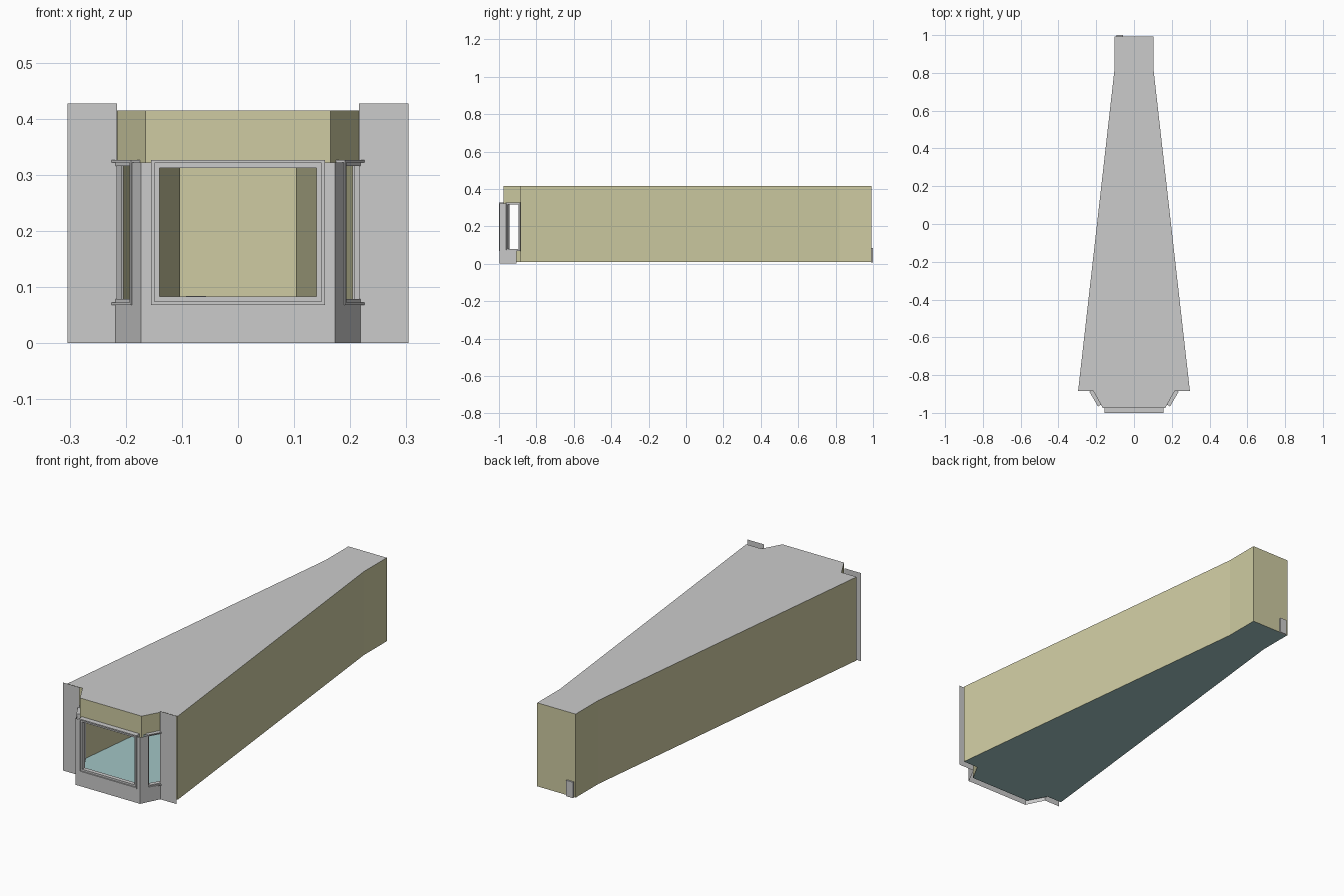
import bpy, bmesh
from mathutils import Vector

if "Cube" in bpy.data.objects:
    bpy.data.objects.remove(bpy.data.objects["Cube"])


def material(name, rgb):
    m = bpy.data.materials.new(name)
    m.diffuse_color = (*rgb, 1)
    m.use_nodes = True
    m.node_tree.nodes["Principled BSDF"].inputs["Base Color"].default_value = m.diffuse_color
    return m


WALL = material("cream_wall", (0.62, 0.60, 0.36))
FLOOR = material("pale_blue_floor", (0.36, 0.56, 0.56))


def make(name, bm, mat=None):
    bmesh.ops.remove_doubles(bm, verts=bm.verts, dist=1e-5)
    bmesh.ops.recalc_face_normals(bm, faces=bm.faces)
    me = bpy.data.meshes.new(name)
    bm.to_mesh(me)
    bm.free()
    ob = bpy.data.objects.new(name, me)
    bpy.context.collection.objects.link(ob)
    if mat:
        me.materials.append(mat)
    return ob


def strip(bm, pts, z0, z1):
    """Upright sheet following a plan path."""
    for (ax, ay), (bx, by) in zip(pts, pts[1:]):
        bm.faces.new([bm.verts.new(v) for v in
                      ((ax, ay, z0), (bx, by, z0), (bx, by, z1), (ax, ay, z1))])


def flip(pts):
    return [(-x, y) for x, y in pts]


def both(pts):
    return flip(pts)[::-1] + pts


def slab(name, pts, z, mat=None):
    bm = bmesh.new()
    bm.faces.new([bm.verts.new((x, y, z)) for x, y in pts])
    return make(name, bm, mat)


def ring(bm, p0, p1, z0, z1, inset, width, d0, d1):
    """Rectangular frame from p0 to p1; depth measured inward from that line."""
    a, b = Vector((*p0, 0)), Vector((*p1, 0))
    u = (b - a).normalized()
    n = Vector((-u.y, u.x, 0))
    length = (b - a).length
    loops = []
    for i, d in ((inset, d0), (inset + width, d0), (inset + width, d1), (inset, d1)):
        corners = ((i, z0 + i), (length - i, z0 + i), (length - i, z1 - i), (i, z1 - i))
        loops.append([bm.verts.new(a + u * s + n * d + Vector((0, 0, z))) for s, z in corners])
    for k in range(4):
        l, m = loops[k], loops[(k + 1) % 4]
        for j in range(4):
            q = (j + 1) % 4
            bm.faces.new((l[j], l[q], m[q], m[j]))


def window(name, p0, p1, rim, sash):
    bm = bmesh.new()
    ring(bm, p0, p1, 0.068, 0.327, 0, rim, 0, 0.034)
    ring(bm, p0, p1, 0.068, 0.327, rim, sash, 0.006, 0.026)
    return make(name, bm)


BASE, ROOF, SILL, HEAD = 0.01, 0.415, 0.07, 0.322

# Room plan, right half from bay front to back
bay = [(0.165, -0.975), (0.215, -0.885)]
long_wall = [(0.215, -0.885), (0.296, -0.885), (0.103, 0.82), (0.103, 0.993)]
outline = both(bay + long_wall[1:])

slab("floor", outline, BASE, FLOOR)
slab("roof", outline, ROOF)

# Main walls
bm = bmesh.new()
path = long_wall + flip(long_wall)[::-1]
strip(bm, path, BASE, ROOF)
make("room_walls", bm, WALL)

# Bay wall below and above windows, with corner posts
bm = bmesh.new()
strip(bm, both(bay), BASE, SILL)
strip(bm, both(bay), HEAD, ROOF)
inner_post = [(0.15, -0.975), (0.165, -0.975), (0.17, -0.966)]
for p in (inner_post, flip(inner_post)):
    strip(bm, p, SILL, HEAD)
make("bay_walls", bm, WALL)

# Outer facade sheet: base band, side piers and corner posts
bm = bmesh.new()
face = [(0.173, -0.997), (0.218, -0.907), (0.304, -0.907)]
strip(bm, both(face), 0, SILL)
post = [(0.15, -0.997), (0.173, -0.997), (0.191, -0.961)]
pier = [(0.216, -0.907), (0.304, -0.907)]
for mirror in (False, True):
    strip(bm, flip(post) if mirror else post, SILL, HEAD)
    strip(bm, flip(pier) if mirror else pier, SILL, 0.427)
make("facade", bm)

# Window frames
window("front_window", (-0.155, -1.0), (0.155, -1.0), 0.006, 0.009)
window("right_window", (0.191, -0.966), (0.236, -0.888), 0.005, 0.006)
window("left_window", (-0.236, -0.888), (-0.191, -0.966), 0.005, 0.006)

# Small door at the back
bpy.ops.mesh.primitive_cube_add(size=1, location=(-0.075, 0.995, 0.046))
door = bpy.context.object
door.name = "back_door"
door.scale = (0.036, 0.01, 0.077)
